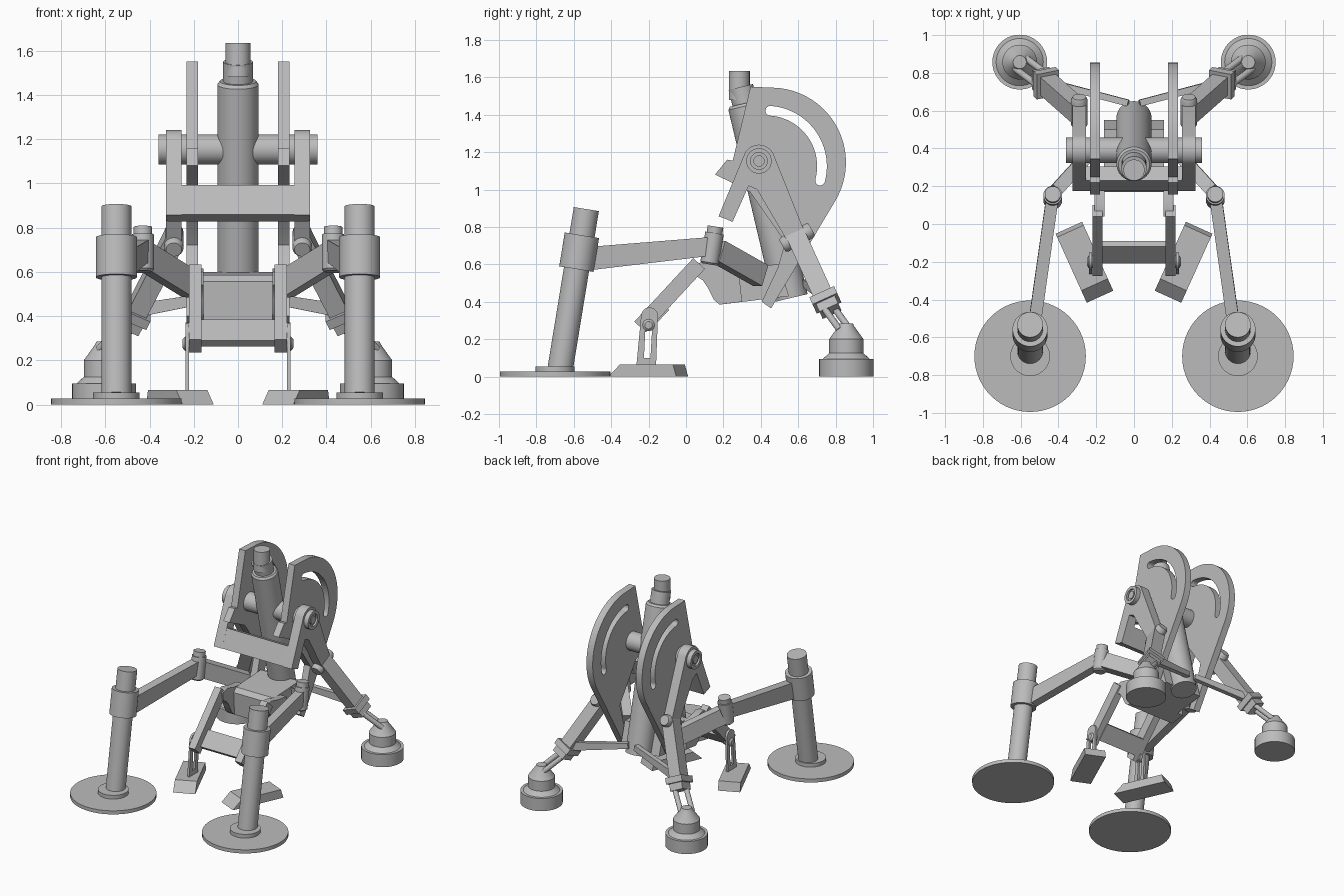
import bpy, bmesh, math
from mathutils import Vector, Matrix

if "Cube" in bpy.data.objects:
    bpy.data.objects.remove(bpy.data.objects["Cube"])

grey = bpy.data.materials.new("plain_grey")
grey.use_nodes = True
grey.diffuse_color = (0.5, 0.5, 0.5, 1)
grey.node_tree.nodes["Principled BSDF"].inputs["Base Color"].default_value = (0.5, 0.5, 0.5, 1)


def finish(name, mesh, mirror):
    """Make an object, shade it and optionally mirror it to the other side."""
    mesh.materials.clear()
    mesh.materials.append(grey)
    obj = bpy.data.objects.new(name, mesh)
    bpy.context.collection.objects.link(obj)
    bpy.ops.object.select_all(action="DESELECT")
    obj.select_set(True)
    bpy.context.view_layer.objects.active = obj
    bpy.ops.object.shade_smooth_by_angle(angle=math.radians(32))
    if mirror:
        obj.modifiers.new("Mirror", "MIRROR").use_mirror_merge = False
    return obj


def from_bmesh(name, bm, mirror):
    bmesh.ops.recalc_face_normals(bm, faces=bm.faces[:])
    mesh = bpy.data.meshes.new(name)
    bm.to_mesh(mesh)
    bm.free()
    return finish(name, mesh, mirror)


def hull(name, points, mirror=True):
    """Convex solid around a few corner points."""
    bm = bmesh.new()
    for p in points:
        bm.verts.new(p)
    bmesh.ops.convex_hull(bm, input=bm.verts[:])
    bmesh.ops.dissolve_limit(bm, angle_limit=0.01, verts=bm.verts[:], edges=bm.edges[:])
    return from_bmesh(name, bm, mirror)


def bar(name, a, b, wide, tall, end_tall=None, ref=(1, 0, 0), mirror=True):
    """Square bar from a to b; wide is measured along ref."""
    a, b, ref = Vector(a), Vector(b), Vector(ref)
    d = (b - a).normalized()
    side = (ref - d * ref.dot(d)).normalized()
    up = d.cross(side)
    ends = ((a, tall), (b, end_tall or tall))
    return hull(name, [p + side * wide / 2 * i + up * h / 2 * j
                       for p, h in ends for i in (-1, 1) for j in (-1, 1)], mirror)


def turned(name, base, axis, profile, mirror=True, sides=40):
    """Revolve (distance, radius) pairs about an axis."""
    rot = Vector(axis).to_track_quat("Z", "Y").to_matrix().to_4x4()
    place = Matrix.Translation(base) @ rot
    bm = bmesh.new()
    rings = []
    for h, r in profile:
        rings.append([bm.verts.new(place @ Vector((r * math.cos(t), r * math.sin(t), h)))
                      for t in (2 * math.pi * k / sides for k in range(sides))])
    for low, high in zip(rings, rings[1:]):
        for k in range(sides):
            n = (k + 1) % sides
            bm.faces.new((low[k], low[n], high[n], high[k]))
    bm.faces.new(rings[0])
    bm.faces.new(rings[-1])
    return from_bmesh(name, bm, mirror)


def plate(name, loops, x0, x1, mirror=True):
    """Flat plate from (y, z) outlines; later outlines are holes."""
    curve = bpy.data.curves.new(name, "CURVE")
    curve.dimensions = "2D"
    curve.fill_mode = "BOTH"
    curve.extrude = (x1 - x0) / 2
    for loop in loops:
        spline = curve.splines.new("POLY")
        spline.points.add(len(loop) - 1)
        for point, (y, z) in zip(spline.points, loop):
            point.co = (y, z, 0, 1)
        spline.use_cyclic_u = True
    temp = bpy.data.objects.new(name + "_outline", curve)
    bpy.context.collection.objects.link(temp)
    graph = bpy.context.evaluated_depsgraph_get()
    mesh = bpy.data.meshes.new_from_object(temp.evaluated_get(graph))
    bpy.data.objects.remove(temp)
    bm = bmesh.new()
    bm.from_mesh(mesh)
    bmesh.ops.remove_doubles(bm, verts=bm.verts[:], dist=0.0001)
    for v in bm.verts:
        v.co = Vector(((x0 + x1) / 2 + v.co.z, v.co.x, v.co.y))
    return from_bmesh(name, bm, mirror)


def arc(cy, cz, r, start, end, steps=16):
    angles = [math.radians(start + (end - start) * k / steps) for k in range(steps + 1)]
    return [(cy + r * math.cos(t), cz + r * math.sin(t)) for t in angles]


# Central column with neck and tip
lean = Vector((0, -0.23, 0.973))
turned("column", (0, 0.56, 0.42), lean,
       [(0, 0.093), (1.055, 0.093), (1.07, 0.082), (1.07, 0.067), (1.16, 0.067)], False)
turned("column_tip", (0, 0.285, 1.48), (0, 0, 1), [(0, 0.056), (0.155, 0.056)], False)

# Cross tube with recessed ends
turned("cross_tube", (0, 0.39, 1.153), (1, 0, 0),
       [(0, 0.068), (0.36, 0.068), (0.36, 0.045), (0.345, 0.045), (0.345, 0.03), (0.355, 0.03)])

# Slotted elevation plates
rim = arc(0.455, 1.145, 0.4, 90, -30, 32)
front_edge = [(0.455, 0.365), (0.405, 0.4), (0.49, 0.58), (0.53, 0.72), (0.34, 0.99),
              (0.25, 1.035), (0.155, 1.08), (0.22, 1.16), (0.25, 1.155), (0.345, 1.55)]
slot_y, slot_z, slot_r, half = 0.43, 1.125, 0.297, 0.026
slot = arc(slot_y, slot_z, slot_r + half, -15, 86, 24)
for angle, turn in ((86, 1), (-15, -1)):
    a = math.radians(angle)
    cap = arc(slot_y + slot_r * math.cos(a), slot_z + slot_r * math.sin(a), half,
              angle if turn > 0 else angle + 180, angle + 180 if turn > 0 else angle + 360, 8)
    slot += cap[1:-1]
    if turn > 0:
        slot += arc(slot_y, slot_z, slot_r - half, 86, -15, 24)
plate("elevation_plate", [rim + front_edge, slot], 0.18, 0.232)

# Side yoke with upper rear leg, joined by the front crossbar
plate("side_yoke", [arc(0.39, 1.155, 0.085, 25, 155) +
      [(0.174, 0.857), (0.25, 0.83), (0.335, 1.02), (0.38, 1.0), (0.543, 0.722), (0.637, 0.768)]],
      0.255, 0.325)
bar("front_crossbar", (0, 0.212, 0.843), (0, 0.268, 0.976), 0.636, 0.08, mirror=False)

# Rear legs
knee, ankle = Vector((0.3, 0.6, 0.73)), Vector((0.47, 0.75, 0.4))
shin = (ankle - knee).normalized()
turned("knee_pin", (0.29, 0.515, 0.7), (0, 0.87, 0.48),
       [(0, 0.035), (0.015, 0.043), (0.165, 0.043), (0.18, 0.035)])
bar("lower_rear_leg", knee - shin * 0.03, ankle, 0.09, 0.105)
bar("ankle_clamp", ankle - shin * 0.035, ankle + shin * 0.01, 0.13, 0.145)
bar("ankle_block", ankle + shin * 0.01, ankle + shin * 0.06, 0.1, 0.11)
rod_start, rod_end = ankle + shin * 0.04, Vector((0.6, 0.85, 0.25))
for label, shift in (("inner", -0.028), ("outer", 0.028)):
    offset = Vector((-shift, shift, 0))
    turned(label + "_ankle_rod", rod_start + offset, rod_end - rod_start,
           [(0, 0.018), ((rod_end - rod_start).length, 0.018)], sides=16)
turned("rear_foot", (0.605, 0.857, 0), (0, 0, 1),
       [(0, 0.145), (0.095, 0.145), (0.095, 0.125), (0.125, 0.092),
        (0.2, 0.092), (0.27, 0.042), (0.285, 0.035)])
bar("rear_brace", (0.43, 0.745, 0.43), (0.03, 0.64, 0.5), 0.035, 0.06, 0.04, ref=(0, 1, 0))

# Front outriggers
tilt = Vector((0, 0.139, 0.85))
turned("front_foot", (0.55, -0.7, 0), (0, 0, 1),
       [(0, 0.295), (0.027, 0.295), (0.027, 0.105), (0.055, 0.105)], sides=56)
turned("front_post", (0.55, -0.672, 0.045), tilt, [(0, 0.068), (0.862, 0.068)])
turned("front_sleeve", (0.55, -0.586, 0.575), tilt, [(0, 0.093), (0.183, 0.093)])
bar("outer_arm", (0.527, -0.53, 0.63), (0.435, 0.12, 0.695), 0.065, 0.125, 0.1)
turned("arm_hinge", (0.43, 0.125, 0.6), tilt,
       [(0, 0.04), (0.01, 0.05), (0.17, 0.05), (0.17, 0.042), (0.205, 0.042)])
bar("inner_arm", (0.42, 0.17, 0.67), (0.21, 0.4, 0.54), 0.07, 0.12, ref=(1, 1, 0))

# Lower body block with curved flanges
plate("lower_body", [[(0.17, 0.555), (0.2, 0.585), (0.5, 0.6), (0.55, 0.43), (0.18, 0.385)]],
      -0.16, 0.16, False)
plate("body_flange", [[(0.04, 0.6), (0.1, 0.615), (0.17, 0.595), (0.28, 0.58), (0.3, 0.4),
      (0.18, 0.385), (0.15, 0.41), (0.12, 0.47), (0.09, 0.515), (0.05, 0.54)]], 0.155, 0.208)

# Spade levers, crossbar, hangers and blades
bar("spade_lever", (0.193, 0.07, 0.605), (0.193, -0.245, 0.265), 0.055, 0.085)
bar("spade_crossbar", (0, -0.105, 0.37), (0, -0.195, 0.275), 0.35, 0.04, mirror=False)
hanger = [(-0.265, 0.06), (-0.16, 0.06)] + arc(-0.195, 0.325, 0.045, 0, 180, 10)
hanger_slot = arc(-0.2, 0.24, 0.018, 0, 180, 8) + [(-0.225, 0.1), (-0.19, 0.1)]
plate("spade_hanger", [hanger, hanger_slot], 0.222, 0.238)
turned("hanger_bolt", (0.2, -0.2, 0.275), (1, 0, 0), [(0, 0.032), (0.04, 0.032), (0.05, 0.02)], sides=20)
back, front = Vector((0.345, -0.02, 0)), Vector((0.18, -0.385, 0))
along = (front - back).normalized()
across = Vector((-along.y, along.x, 0)) * 0.077
top = Vector((0, 0, 0.065))
corners = (back, front, back + along * 0.02 + top, front - along * 0.07 + top)
hull("spade_blade", [p + across * s for p in corners for s in (-1, 1)])
